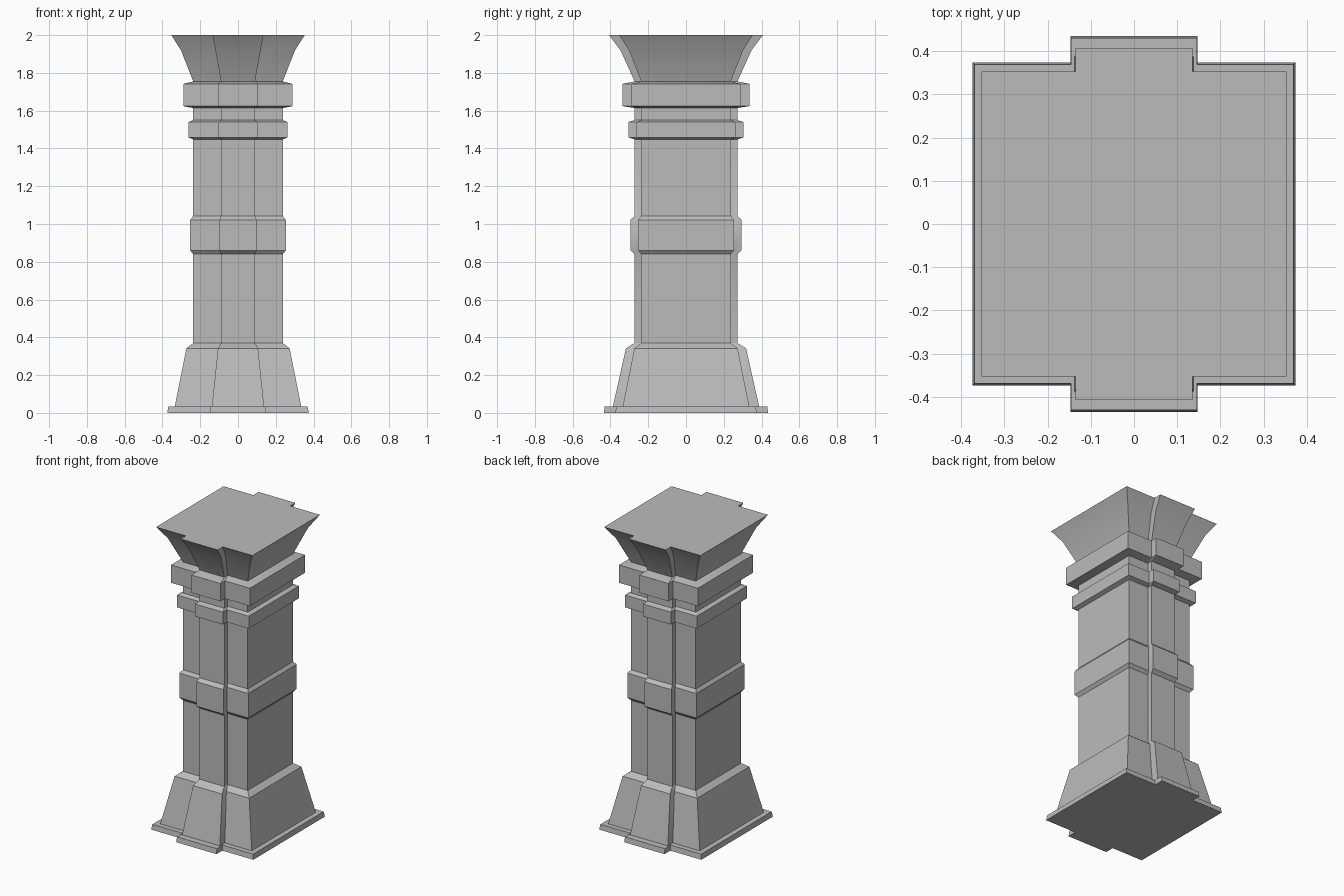
import bpy, bmesh

old = bpy.data.objects.get("Cube")
if old:
    bpy.data.objects.remove(old, do_unlink=True)

stone = bpy.data.materials.new("grey_stone")
stone.use_nodes = True
grey = (0.5, 0.5, 0.5, 1)
stone.diffuse_color = grey
stone.node_tree.nodes["Principled BSDF"].inputs["Base Color"].default_value = grey

# Level: height, half width of the square core, half width and half depth of the pilaster
SHAFT = (0.237, 0.09, 0.272)
BAND = (0.253, 0.098, 0.294)
RING = (0.263, 0.102, 0.305)
COLLAR = (0.289, 0.107, 0.335)
LEVELS = [
    (0.0, 0.374, 0.147, 0.435), (0.034, 0.369, 0.146, 0.43),   # plinth
    (0.034, 0.335, 0.138, 0.387), (0.342, 0.273, 0.106, 0.318),  # tapered base
    (0.37, *SHAFT), (0.84, *SHAFT),
    (0.86, *BAND), (1.022, *BAND),                             # middle band
    (1.042, *SHAFT), (1.448, *SHAFT),
    (1.458, *RING), (1.54, *RING),                             # neck ring
    (1.55, *SHAFT), (1.614, *SHAFT),
    (1.624, *COLLAR), (1.742, *COLLAR),                        # collar
    (1.755, *SHAFT), (1.92, 0.302, 0.12, 0.347), (2.0, 0.353, 0.135, 0.407),  # flared capital
]


def outline(core, width, depth):
    """Square core with a pilaster projecting from the front and the back."""
    quarter = [(core, core), (width, core), (width, depth)]
    left = quarter + [(-x, y) for x, y in reversed(quarter)]
    return left + [(-x, -y) for x, y in left]


bm = bmesh.new()
rings = [[bm.verts.new((x, y, z)) for x, y in outline(c, w, d)]
         for z, c, w, d in LEVELS]
for low, high in zip(rings, rings[1:]):
    n = len(low)
    for i in range(n):
        j = (i + 1) % n
        bm.faces.new((low[i], low[j], high[j], high[i]))
bm.faces.new(rings[0][::-1])
bm.faces.new(rings[-1])
bmesh.ops.recalc_face_normals(bm, faces=bm.faces)
mesh = bpy.data.meshes.new("column")
bm.to_mesh(mesh)
bm.free()
mesh.materials.append(stone)
column = bpy.data.objects.new("column", mesh)
bpy.context.collection.objects.link(column)

# Soft curve on the capital, crisp edges elsewhere
bpy.context.view_layer.objects.active = column
column.select_set(True)
bpy.ops.object.shade_smooth_by_angle(angle=0.45)
